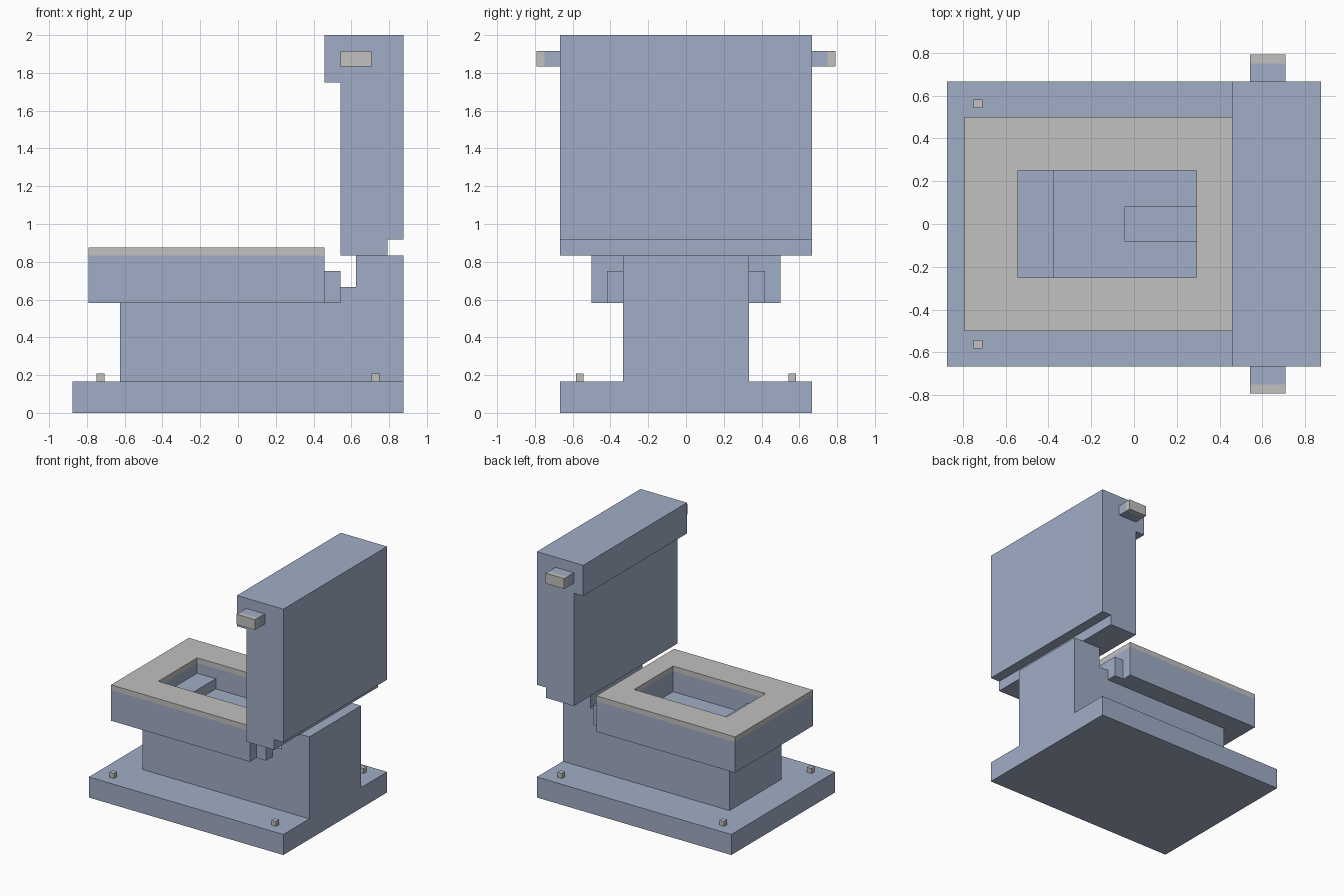
import bpy
import bmesh

if "Cube" in bpy.data.objects:
    bpy.data.objects.remove(bpy.data.objects["Cube"], do_unlink=True)


def make_material(name, srgb):
    color = [((c + 0.055) / 1.055) ** 2.4 for c in srgb] + [1.0]
    mat = bpy.data.materials.new(name)
    mat.use_nodes = True
    mat.diffuse_color = color
    bsdf = next(n for n in mat.node_tree.nodes if n.type == "BSDF_PRINCIPLED")
    bsdf.inputs["Base Color"].default_value = color
    return mat


BLUE = make_material("blue grey ceramic", (0.63, 0.68, 0.78))
GREY = make_material("warm light grey", (0.76, 0.755, 0.75))


def finish(name, bm, mat):
    bmesh.ops.recalc_face_normals(bm, faces=bm.faces)
    mesh = bpy.data.meshes.new(name)
    bm.to_mesh(mesh)
    bm.free()
    mesh.materials.append(mat)
    obj = bpy.data.objects.new(name, mesh)
    bpy.context.collection.objects.link(obj)
    return obj


def prism(name, outline, axis, lo, hi, mat):
    """Extrude a flat outline along y (outline in x, z) or z (outline in x, y)."""
    def place(a, b, d):
        return (a, d, b) if axis == "y" else (a, b, d)

    bm = bmesh.new()
    low = [bm.verts.new(place(a, b, lo)) for a, b in outline]
    high = [bm.verts.new(place(a, b, hi)) for a, b in outline]
    bm.faces.new(low)
    bm.faces.new(high)
    for i in range(len(low)):
        j = (i + 1) % len(low)
        bm.faces.new((low[i], low[j], high[j], high[i]))
    return finish(name, bm, mat)


def rect(x0, x1, y0, y1):
    return [(x0, y0), (x1, y0), (x1, y1), (x0, y1)]


def box(name, x, y, z, mat):
    return prism(name, rect(*x, *y), "z", *z, mat)


def frame(name, outer, inner, z0, z1, mat):
    """Rectangular ring with an open centre."""
    bm = bmesh.new()
    loops = [[bm.verts.new((x, y, z)) for x, y in rect(*r)]
             for r, z in ((outer, z0), (outer, z1), (inner, z1), (inner, z0))]
    for k in range(4):
        a, b = loops[k], loops[(k + 1) % 4]
        for i in range(4):
            j = (i + 1) % 4
            bm.faces.new((a[i], a[j], b[j], b[i]))
    return finish(name, bm, mat)


# Floor plate and stepped pedestal
box("base_plate", (-0.875, 0.875), (-0.667, 0.667), (0, 0.167), BLUE)
prism("pedestal", [(-0.625, 0.167), (0.875, 0.167), (0.875, 0.833), (0.625, 0.833),
                   (0.625, 0.667), (0.542, 0.667), (0.542, 0.583), (-0.625, 0.583)],
      "y", -0.333, 0.333, BLUE)

# Bowl walls, seat ring and the block behind the bowl
OUTER = (-0.792, 0.458, -0.5, 0.5)
INNER = (-0.542, 0.292, -0.25, 0.25)
frame("bowl_wall", OUTER, INNER, 0.583, 0.833, BLUE)
frame("seat_ring", OUTER, INNER, 0.833, 0.875, GREY)
box("hinge_block", (0.458, 0.542), (-0.417, 0.417), (0.583, 0.75), BLUE)

# Bowl inside: front ledge and a floor with a drain slot
box("bowl_ledge", (-0.542, -0.375), (-0.25, 0.25), (0.583, 0.75), BLUE)
prism("bowl_floor", [(-0.375, -0.25), (0.292, -0.25), (0.292, -0.083), (-0.042, -0.083),
                     (-0.042, 0.083), (0.292, 0.083), (0.292, 0.25), (-0.375, 0.25)],
      "z", 0.583, 0.667, BLUE)

# Tank with overhanging top and notched lower back edge
prism("tank", [(0.542, 0.833), (0.792, 0.833), (0.792, 0.917), (0.875, 0.917), (0.875, 2.0),
               (0.458, 2.0), (0.458, 1.75), (0.542, 1.75)], "y", -0.667, 0.667, BLUE)

# Side buttons and floor bolts
for s, side in ((-1, "right"), (1, "left")):
    for part, a, b, mat in (("button_stem", 0.667, 0.75, BLUE), ("button_cap", 0.75, 0.792, GREY)):
        box(f"{part}_{side}", (0.542, 0.708), sorted((s * a, s * b)), (1.833, 1.917), mat)
    for t, end in ((-1, "front"), (1, "back")):
        box(f"bolt_{end}_{side}", sorted((t * 0.708, t * 0.75)),
            sorted((s * 0.542, s * 0.583)), (0.167, 0.208), GREY)
